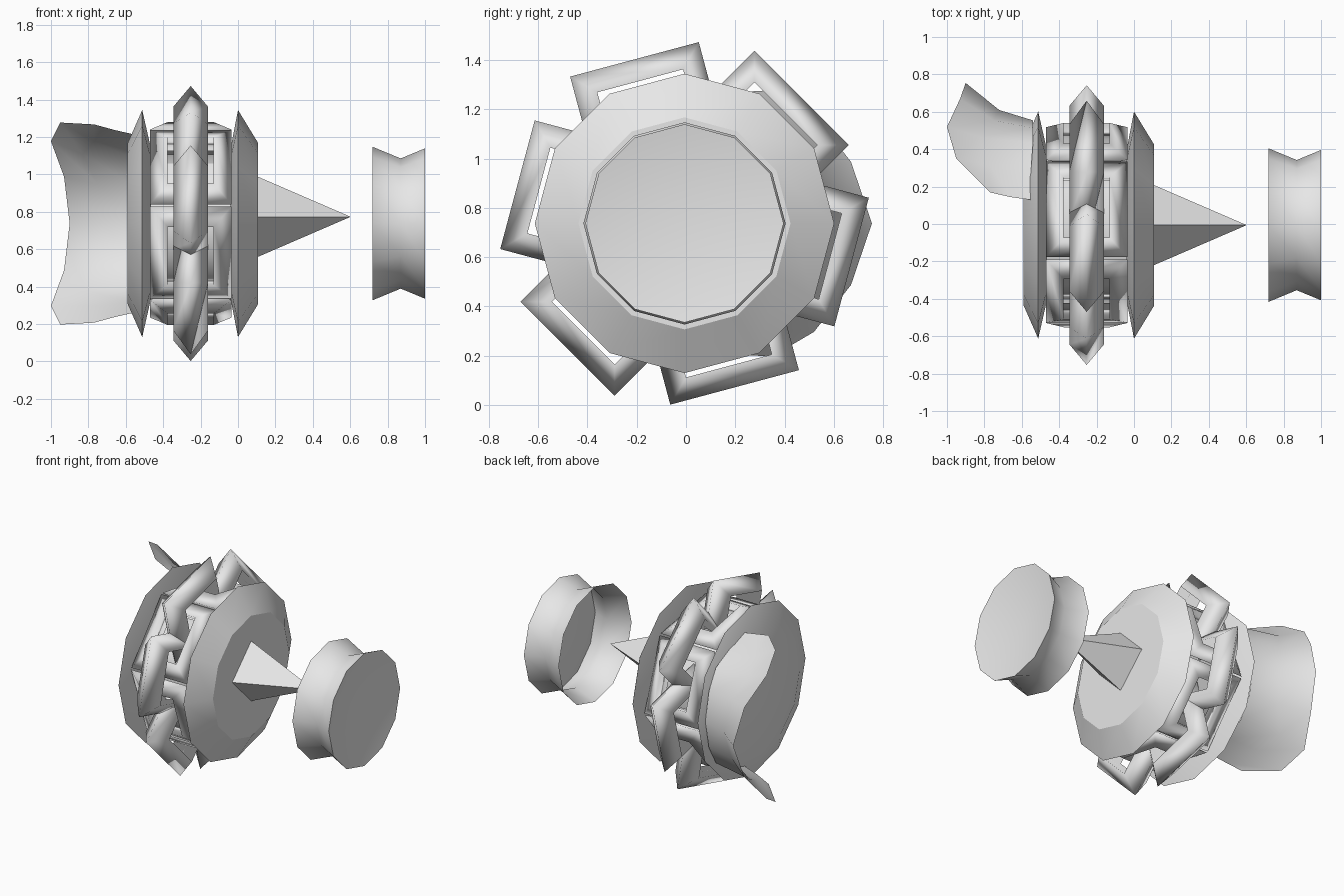
import bpy, bmesh, math

if "Cube" in bpy.data.objects:
    bpy.data.objects.remove(bpy.data.objects["Cube"])

CY, CZ = -0.006, 0.737          # drum axis runs along x through this point

grey = bpy.data.materials.new("light grey")
grey.diffuse_color = (0.8, 0.8, 0.8, 1)
grey.use_nodes = True
grey.node_tree.nodes["Principled BSDF"].inputs["Base Color"].default_value = grey.diffuse_color


def build(name, verts, faces, smooth=None):
    """Mesh in axis-centred coordinates; smooth = sharp-edge angle in degrees."""
    me = bpy.data.meshes.new(name)
    me.from_pydata([(x, y + CY, z + CZ) for x, y, z in verts], [], faces)
    bm = bmesh.new()
    bm.from_mesh(me)
    bmesh.ops.remove_doubles(bm, verts=bm.verts, dist=1e-5)
    bmesh.ops.recalc_face_normals(bm, faces=bm.faces)
    bm.to_mesh(me)
    bm.free()
    me.materials.append(grey)
    if smooth:
        me.shade_smooth()
        if smooth < 180:
            me.set_sharp_from_angle(angle=math.radians(smooth))
    ob = bpy.data.objects.new(name, me)
    bpy.context.collection.objects.link(ob)
    return ob


def lathe(name, profile, n=12, cap_start=True, cap_end=True, smooth=30):
    """Spin (x, radius) points around the x axis, with one vertex on top."""
    verts, faces = [], []
    for x, r in profile:
        for i in range(n):
            a = math.pi / 2 + 2 * math.pi * i / n
            verts.append((x, r * math.cos(a), r * math.sin(a)))
    for j in range(len(profile) - 1):
        for i in range(n):
            k = (i + 1) % n
            faces.append((j * n + i, j * n + k, (j + 1) * n + k, (j + 1) * n + i))
    if cap_start:
        faces.append(tuple(range(n)))
    if cap_end:
        faces.append(tuple((len(profile) - 1) * n + i for i in range(n)))
    return build(name, verts, faces, smooth)


def link(name, degrees, radius, half_u, half_v, depth, half_w, shift, upright):
    """Square ring with a triangular section, placed around the drum."""
    angle = math.radians(degrees)
    n = (math.cos(angle), math.sin(angle))
    t = (-n[1], n[0])
    verts, faces = [], []
    for su, sv in ((1, 1), (-1, 1), (-1, -1), (1, -1)):
        for inset, w in ((0, 0), (depth, half_w), (depth, -half_w)):
            u, v = su * (half_u - inset), sv * (half_v - inset)
            s = u + shift
            if upright:                      # ring stands in the wheel plane
                x, rad = -0.253 + w, radius + v
            else:                            # ring lies against the drum
                x, rad = -0.253 + v, radius + w
            verts.append((x, n[0] * rad + t[0] * s, n[1] * rad + t[1] * s))
    for i in range(4):
        k = (i + 1) % 4
        for j in range(3):
            m = (j + 1) % 3
            faces.append((i * 3 + j, k * 3 + j, k * 3 + m, i * 3 + m))
    build(name, verts, faces, 180)


# Drum: two bevelled discs on a hub
lathe("left_disc", [(-0.59, 0.43), (-0.512, 0.607), (-0.465, 0.40)])
lathe("right_disc", [(-0.04, 0.40), (0.0, 0.607), (0.108, 0.43)])
lathe("hub", [(-0.48, 0.37), (-0.03, 0.37)], cap_start=False, cap_end=False)

# Chain: upright links alternate with flat ones
for i in range(6):
    link("upright_link", 45 + 60 * i, 0.425, 0.27, 0.27, 0.09, 0.093, 0.024, True)
    link("flat_link", 79.5 + 60 * i, 0.463, 0.26, 0.218, 0.095, 0.058, 0, False)

# Four-sided spike
spike = lathe("spike", [(0.10, 0.217), (0.60, 0.001)], n=4, smooth=None)
spike.location.z = 0.036

# Separate waisted end cap, open towards the drum, dished on the outer end
lathe("end_cap", [(0.72, 0.41), (0.87, 0.348), (1.0, 0.402), (0.93, 0)],
      cap_start=False, cap_end=False, smooth=60)

# Flared scoop behind the left disc: half rows, mirrored over the middle
rows = [
    [(-.54, .56, 0), (-.54, .52, .20), (-.54, .44, .34), (-.55, .30, .42), (-.55, .135, .475)],
    [(-.72, .615, 0), (-.75, .56, .21), (-.83, .47, .37), (-.77, .32, .44), (-.66, .15, .50)],
    [(-.90, .76, 0), (-.93, .675, .25), (-1.0, .525, .44), (-.95, .355, .54), (-.77, .175, .53)],
]
verts, faces = [], []
for row in rows:
    verts += [(x, y, -z) for x, y, z in reversed(row[1:])] + row
for j in range(2):
    for i in range(8):
        p = j * 9 + i
        faces.append((p, p + 1, p + 10, p + 9))
build("scoop", verts, faces, 180)
